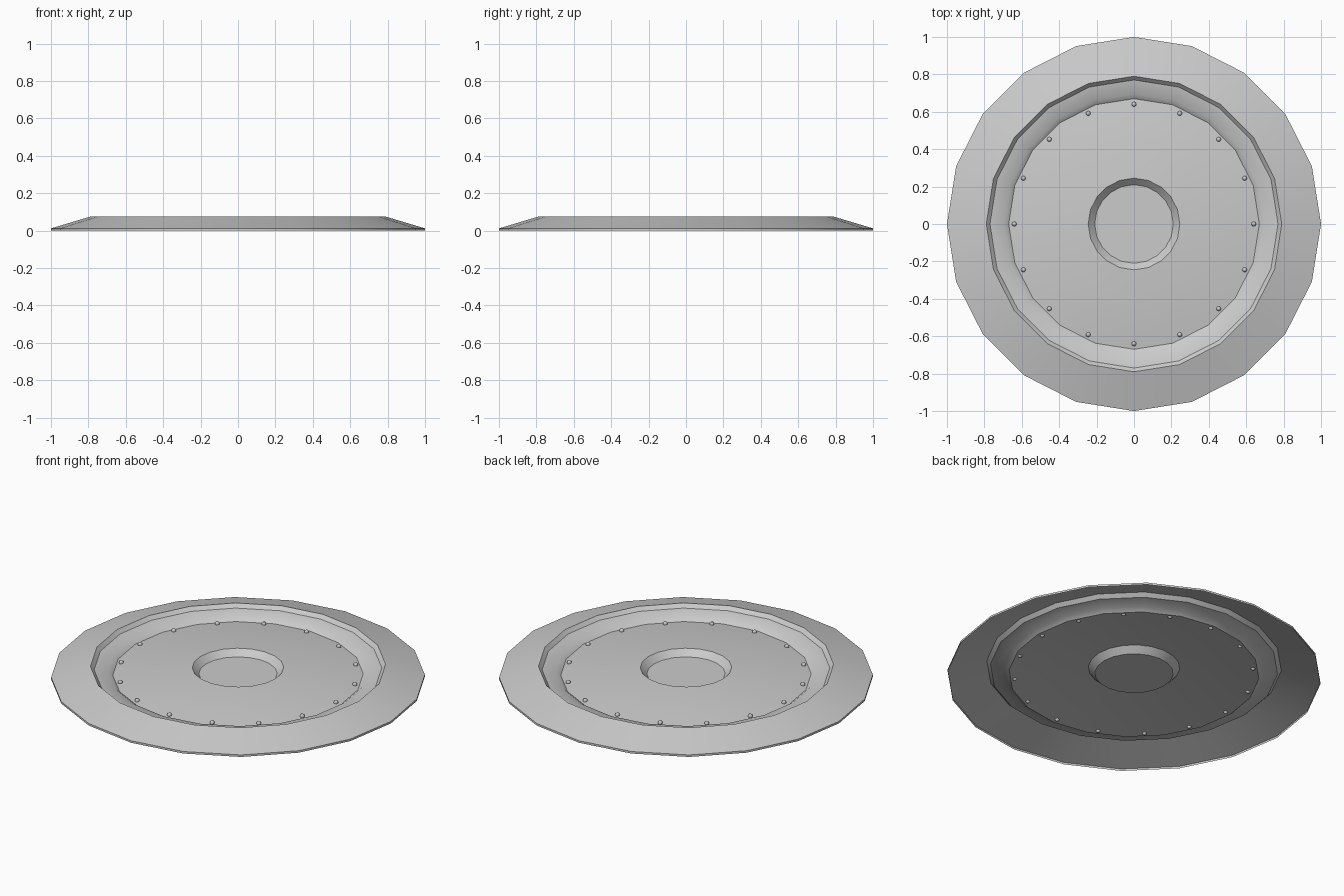
import bpy, bmesh, math
from mathutils import Matrix

if "Cube" in bpy.data.objects:
    bpy.data.objects.remove(bpy.data.objects["Cube"])

SIDES = 20
BOLTS = 16


def add_object(name, bm, angle):
    mesh = bpy.data.meshes.new(name)
    bm.to_mesh(mesh)
    bm.free()
    obj = bpy.data.objects.new(name, mesh)
    bpy.context.collection.objects.link(obj)
    bpy.ops.object.select_all(action='DESELECT')
    obj.select_set(True)
    bpy.context.view_layer.objects.active = obj
    bpy.ops.object.shade_smooth_by_angle(angle=math.radians(angle))
    return obj


def lathe(name, profile, angle=30):
    """Turn (radius, height) points, outside to inside, and close the middle."""
    bm = bmesh.new()
    rings = []
    for r, z in profile:
        rings.append([bm.verts.new((r * math.cos(2 * math.pi * i / SIDES),
                                    r * math.sin(2 * math.pi * i / SIDES), z))
                      for i in range(SIDES)])
    for a, b in zip(rings, rings[1:]):
        for i in range(SIDES):
            j = (i + 1) % SIDES
            bm.faces.new((a[i], a[j], b[j], b[i]))
    bm.faces.new(rings[-1])
    return add_object(name, bm, angle)


# Thin pressed disc: edge lip, sloped flange, stepped ledge, dome, centre dimple
lathe("disc_cover", [
    (1.0, 0.0), (1.0, 0.012),
    (0.79, 0.075), (0.77, 0.054),
    (0.695, 0.040), (0.67, 0.021),
    (0.55, 0.037), (0.40, 0.052), (0.245, 0.062),
    (0.21, 0.027),
])

# Ring of small rivets around the dome edge
bm = bmesh.new()
for i in range(BOLTS):
    a = 2 * math.pi * i / BOLTS
    bmesh.ops.create_uvsphere(
        bm, u_segments=8, v_segments=6, radius=0.013,
        matrix=Matrix.Translation((0.64 * math.cos(a), 0.64 * math.sin(a), 0.027)))
add_object("rivets", bm, 60)
